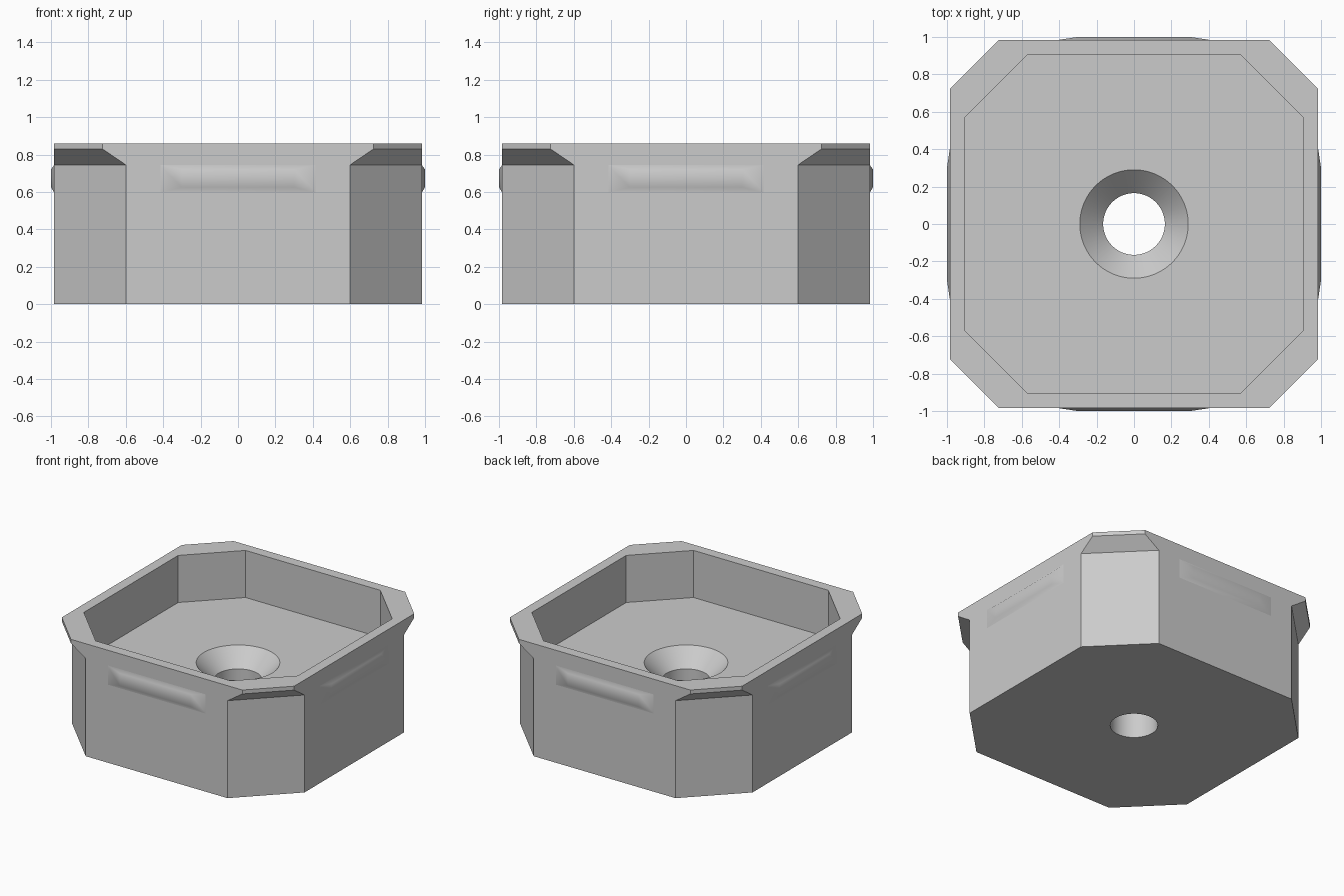
import bpy, bmesh, math
from mathutils import Matrix

if "Cube" in bpy.data.objects:
    bpy.data.objects.remove(bpy.data.objects["Cube"])

grey = bpy.data.materials.new("light grey")
grey.diffuse_color = (0.6, 0.6, 0.6, 1)
grey.use_nodes = True
grey.node_tree.nodes["Principled BSDF"].inputs["Base Color"].default_value = grey.diffuse_color


def octagon(bm, half, flat, z):
    """Square ring with cut corners; flat is where the straight side ends."""
    pts = [(half, -flat), (half, flat), (flat, half), (-flat, half),
           (-half, flat), (-half, -flat), (-flat, -half), (flat, -half)]
    return [bm.verts.new((x, y, z)) for x, y in pts]


def circle(bm, r, z, n=64):
    return [bm.verts.new((r * math.cos(2 * math.pi * i / n),
                          r * math.sin(2 * math.pi * i / n), z)) for i in range(n)]


def skin(bm, rings):
    for a, b in zip(rings, rings[1:]):
        for i in range(len(a)):
            j = (i + 1) % len(a)
            bm.faces.new((a[i], a[j], b[j], b[i]))


def fill_between(bm, outer, inner):
    """Flat face with a round hole."""
    edges = []
    for ring in (outer, inner):
        for i in range(len(ring)):
            pair = (ring[i], ring[(i + 1) % len(ring)])
            edges.append(bm.edges.get(pair) or bm.edges.new(pair))
    bmesh.ops.triangle_fill(bm, edges=edges, use_beauty=True)


def finish(bm, name, angle):
    bmesh.ops.recalc_face_normals(bm, faces=bm.faces)
    mesh = bpy.data.meshes.new(name)
    bm.to_mesh(mesh)
    bm.free()
    mesh.materials.append(grey)
    obj = bpy.data.objects.new(name, mesh)
    bpy.context.collection.objects.link(obj)
    bpy.ops.object.select_all(action='DESELECT')
    obj.select_set(True)
    bpy.context.view_layer.objects.active = obj
    bpy.ops.object.shade_smooth_by_angle(angle=math.radians(angle))


# Tray: outer wall with flared corners, rim, recess, countersunk hole
bm = bmesh.new()
walls = [octagon(bm, *p) for p in (
    (0.983, 0.60, 0), (0.983, 0.60, 0.745), (0.983, 0.725, 0.83),
    (0.983, 0.725, 0.86), (0.905, 0.57, 0.86), (0.905, 0.57, 0.50))]
hole = [circle(bm, *p) for p in ((0.29, 0.50), (0.165, 0.375), (0.165, 0))]
skin(bm, walls)
skin(bm, hole)
fill_between(bm, walls[-1], hole[0])
fill_between(bm, walls[0], hole[-1])
finish(bm, "tray", 30)

# Shallow snap ridge on each of the four sides
for k, side in enumerate(("front", "right", "back", "left")):
    bm = bmesh.new()
    rings = [[bm.verts.new((x, y, z)) for x, z in
              ((-w, lo), (w, lo), (w, hi), (-w, hi))]
             for w, y, lo, hi in ((0.42, -0.982, 0.595, 0.745),
                                  (0.30, -1.0, 0.625, 0.72))]
    skin(bm, rings)
    bm.faces.new(rings[1])
    bm.faces.new(rings[0])
    bm.transform(Matrix.Rotation(k * math.pi / 2, 4, 'Z'))
    finish(bm, side + "_snap_ridge", 50)
